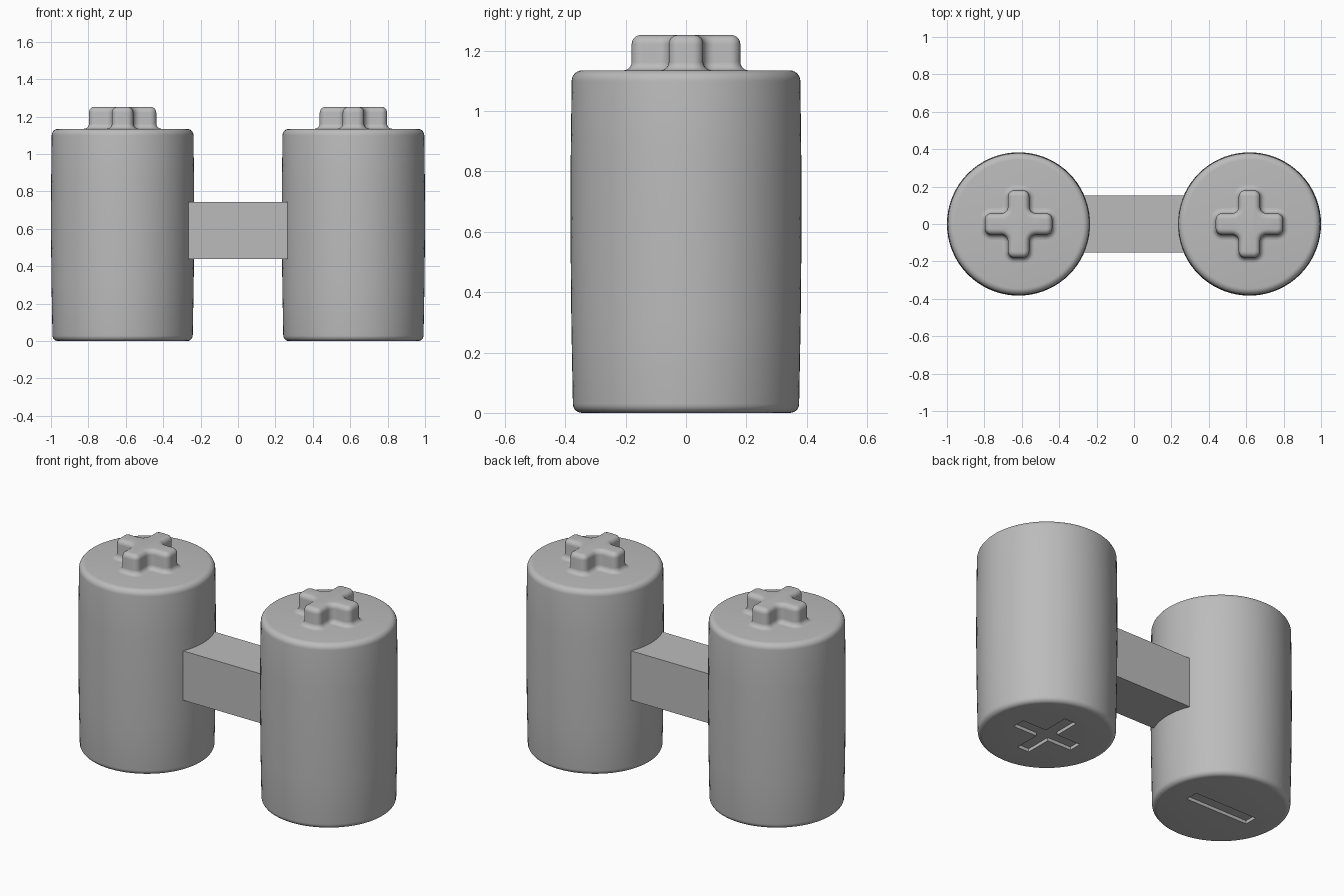
import bpy, bmesh, math
from mathutils import Vector

if "Cube" in bpy.data.objects:
    bpy.data.objects.remove(bpy.data.objects["Cube"], do_unlink=True)

grey = bpy.data.materials.new("plain grey")
grey.use_nodes = True
COLOUR = (0.5, 0.5, 0.5, 1)
grey.diffuse_color = COLOUR
grey.node_tree.nodes["Principled BSDF"].inputs["Base Color"].default_value = COLOUR

CENTRE, TOP, STEPS = 0.617, 1.135, 6


def loft(name, rings, x=0):
    """Skin closed rings of equal length and cap both ends."""
    bm = bmesh.new()
    loops = [[bm.verts.new(p) for p in ring] for ring in rings]
    for a, b in zip(loops, loops[1:]):
        for i in range(len(a)):
            j = (i + 1) % len(a)
            bm.faces.new((a[i], a[j], b[j], b[i]))
    bm.faces.new(loops[0][::-1])
    bm.faces.new(loops[-1])
    bmesh.ops.recalc_face_normals(bm, faces=bm.faces)
    mesh = bpy.data.meshes.new(name)
    bm.to_mesh(mesh)
    bm.free()
    mesh.materials.append(grey)
    obj = bpy.data.objects.new(name, mesh)
    obj.location.x = x
    bpy.context.collection.objects.link(obj)
    return obj


def quarter(radius, start):
    """Points of a quarter circle, anticlockwise from start."""
    for k in range(STEPS + 1):
        a = start + math.pi / 2 * k / STEPS
        yield radius * math.cos(a), radius * math.sin(a)


def circle(radius, z, count=72):
    return [(radius * math.cos(t), radius * math.sin(t), z)
            for t in (math.tau * i / count for i in range(count))]


def cross(z, length, width, outer=0.0, inner=0.0, grow=0.0):
    """Plus-shaped ring with rounded corners, offset outwards by grow."""
    arm = []
    for sign, start in ((-1, -math.pi / 2), (1, 0)):
        arm += [(length - outer + dx, sign * (width - outer) + dy)
                for dx, dy in quarter(outer + grow, start)]
    corner = width + inner
    arm += [(corner + dx, corner + dy)
            for dx, dy in reversed(list(quarter(inner - grow, math.pi)))]
    ring = []
    for turn in range(4):
        c, s = round(math.cos(turn * math.pi / 2)), round(math.sin(turn * math.pi / 2))
        ring += [(c * px - s * py, s * px + c * py, z) for px, py in arm]
    return ring


def box(name, low, high):
    (x0, y0, z0), (x1, y1, z1) = low, high
    return loft(name, [[(x0, y0, z), (x1, y0, z), (x1, y1, z), (x0, y1, z)]
                       for z in (z0, z1)])


def smooth(obj, angle=40):
    bpy.ops.object.select_all(action="DESELECT")
    obj.select_set(True)
    bpy.context.view_layer.objects.active = obj
    bpy.ops.object.shade_smooth_by_angle(angle=math.radians(angle))


def carve(obj, cutter):
    """Sink the cutter's shape into the object."""
    mod = obj.modifiers.new("recess", "BOOLEAN")
    mod.operation, mod.solver, mod.object = "DIFFERENCE", "EXACT", cutter
    bpy.ops.object.select_all(action="DESELECT")
    obj.select_set(True)
    bpy.context.view_layer.objects.active = obj
    bpy.ops.object.modifier_apply(modifier=mod.name)
    bpy.data.objects.remove(cutter, do_unlink=True)


# Barrel profile: rounded rims and a slight bulge
LOW, MID, HIGH, R0, R1 = 0.375, 0.383, 0.379, 0.03, 0.035
profile = [(LOW - R0 + dx, R0 + dz) for dx, dz in quarter(R0, -math.pi / 2)]
profile += [(0.380, 0.3), (MID, 0.6), (0.382, 0.85)]
profile += [(HIGH - R1 + dx, TOP - R1 + dz) for dx, dz in quarter(R1, 0)]

# Stud profile: flared foot, straight side, rounded top edge
FOOT, EDGE, STUD_TOP = 0.028, 0.03, 1.252
stud = [(FOOT + dx, TOP + FOOT + dz) for dx, dz in reversed(list(quarter(FOOT, math.pi)))]
stud.sort(key=lambda p: p[1])
stud += [(dx - EDGE, STUD_TOP - EDGE + dz) for dx, dz in quarter(EDGE, 0)]

for side, x in (("left", CENTRE), ("right", -CENTRE)):
    body = loft(side + "_barrel", [circle(r, z) for r, z in profile], x)
    # Recessed sign underneath
    if side == "left":
        cutter = loft("plus_cutter", [
            [p for i, p in enumerate(cross(z, 0.2, 0.04)) if i % (STEPS + 1) == 0]
            for z in (-0.05, 0.02)], x)
    else:
        cutter = box("minus_cutter", (-0.21, -0.04, -0.05), (0.21, 0.04, 0.02))
        cutter.location.x = x
    cutter.hide_render = True
    bpy.context.view_layer.update()
    carve(body, cutter)
    smooth(body)

    # Plus-shaped stud on top
    rings = [cross(z, 0.18, 0.057, 0.034, 0.036, grow) for grow, z in stud]
    smooth(loft(side + "_top_stud", rings, x))

# Bar joining the barrels
box("connecting_bar", (-0.265, -0.153, 0.44), (0.265, 0.153, 0.743))
